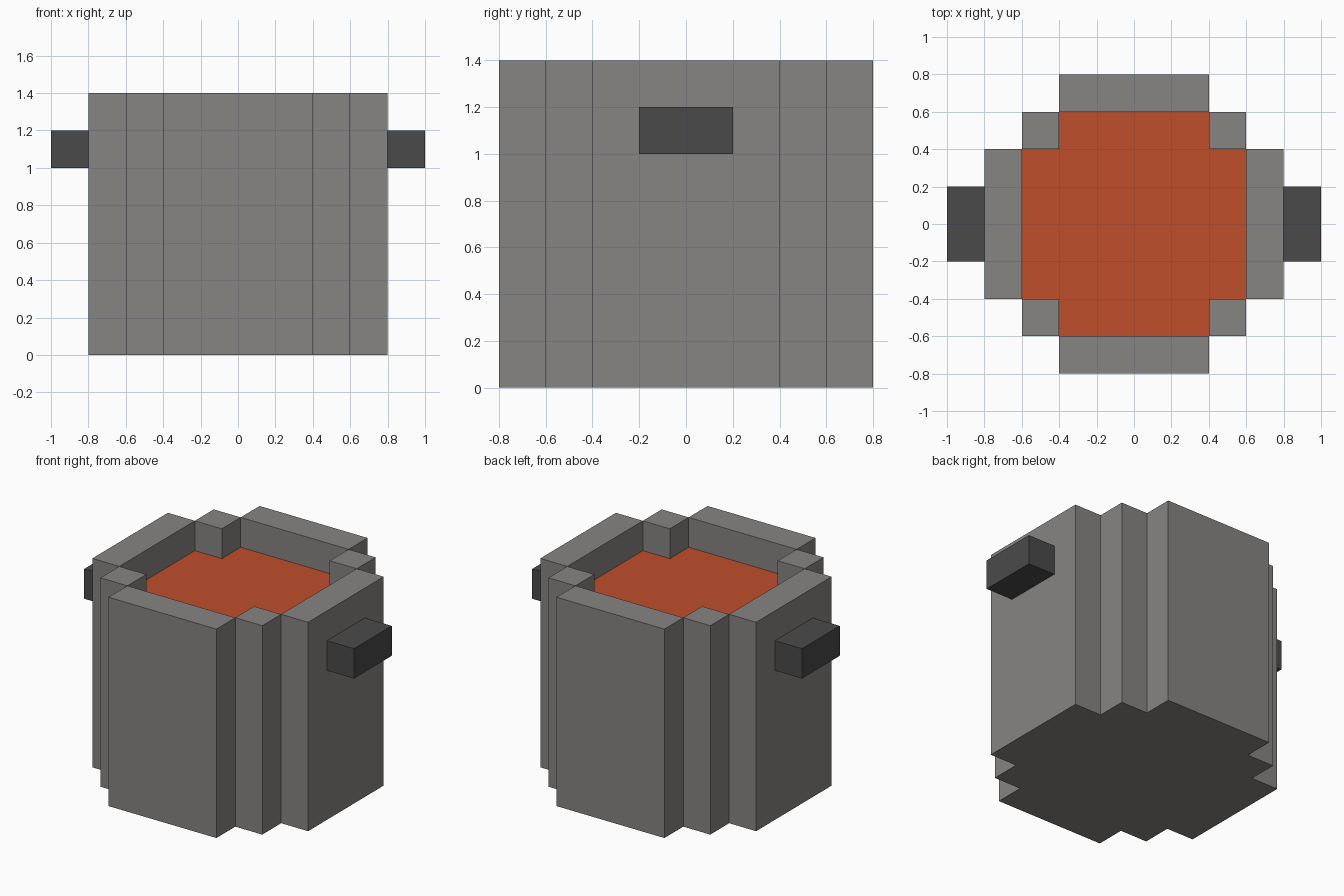
import bpy
import bmesh
from mathutils import Matrix, Vector

cube = bpy.data.objects.get("Cube")
if cube:
    bpy.data.objects.remove(cube, do_unlink=True)


def srgb(*rgb):
    lin = [c / 255 / 12.92 if c < 11 else ((c / 255 + 0.055) / 1.055) ** 2.4 for c in rgb]
    return (*lin, 1.0)


def material(name, colour):
    mat = bpy.data.materials.new(name)
    mat.use_nodes = True
    mat.diffuse_color = colour
    bsdf = next(n for n in mat.node_tree.nodes if n.type == 'BSDF_PRINCIPLED')
    bsdf.inputs["Base Color"].default_value = colour
    bsdf.inputs["Roughness"].default_value = 0.9
    return mat


STONE = material("stone_grey", srgb(135, 133, 130))
IRON = material("dark_iron", srgb(74, 74, 74))
SOUP = material("orange_red", srgb(192, 78, 44))


def finish(name, bm, mat):
    bmesh.ops.recalc_face_normals(bm, faces=bm.faces)
    mesh = bpy.data.meshes.new(name)
    bm.to_mesh(mesh)
    bm.free()
    mesh.materials.append(mat)
    obj = bpy.data.objects.new(name, mesh)
    bpy.context.collection.objects.link(obj)


def box(name, low, high, mat):
    low, high = Vector(low), Vector(high)
    bm = bmesh.new()
    bmesh.ops.create_cube(bm, size=1, matrix=Matrix.Translation((low + high) / 2)
                          @ Matrix.Diagonal((*(high - low), 1)))
    finish(name, bm, mat)


def cross_plate(name, z, depth, mat):
    """Plus-shaped slab that fits inside the walls, its top at z."""
    quarter = [(0.6, 0.4), (0.4, 0.4), (0.4, 0.6)]
    points = []
    for turn in range(4):
        points += quarter
        quarter = [(-y, x) for x, y in quarter]
    bm = bmesh.new()
    face = bm.faces.new([bm.verts.new((x, y, z)) for x, y in points])
    if depth:
        made = bmesh.ops.extrude_face_region(bm, geom=[face], use_keep_orig=True)
        moved = [v for v in made["geom"] if isinstance(v, bmesh.types.BMVert)]
        bmesh.ops.translate(bm, verts=moved, vec=(0, 0, -depth))
    finish(name, bm, mat)


H = 1.4  # rim height

# Walls, each standing proud of the corner posts
box("front_wall", (-0.4, -0.8, 0), (0.4, -0.6, H), STONE)
box("back_wall", (-0.4, 0.6, 0), (0.4, 0.8, H), STONE)
box("right_wall", (-0.8, -0.4, 0), (-0.6, 0.4, H), STONE)
box("left_wall", (0.6, -0.4, 0), (0.8, 0.4, H), STONE)

# Corner posts
for ydir, depth_name in ((-1, "front"), (1, "back")):
    for xdir, side in ((-1, "right"), (1, "left")):
        cx, cy = 0.5 * xdir, 0.5 * ydir
        box(f"{depth_name}_{side}_post", (cx - 0.1, cy - 0.1, 0), (cx + 0.1, cy + 0.1, H), STONE)

# Floor and the liquid surface just below the rim
cross_plate("floor", 0.2, 0.2, STONE)
cross_plate("liquid_surface", 1.2, 0, SOUP)

# Side handles
box("right_handle", (-1.0, -0.2, 1.0), (-0.8, 0.2, 1.2), IRON)
box("left_handle", (0.8, -0.2, 1.0), (1.0, 0.2, 1.2), IRON)

# Make the single-sided liquid face point upwards
mesh = bpy.data.objects["liquid_surface"].data
if mesh.polygons[0].normal.z < 0:
    mesh.flip_normals()
